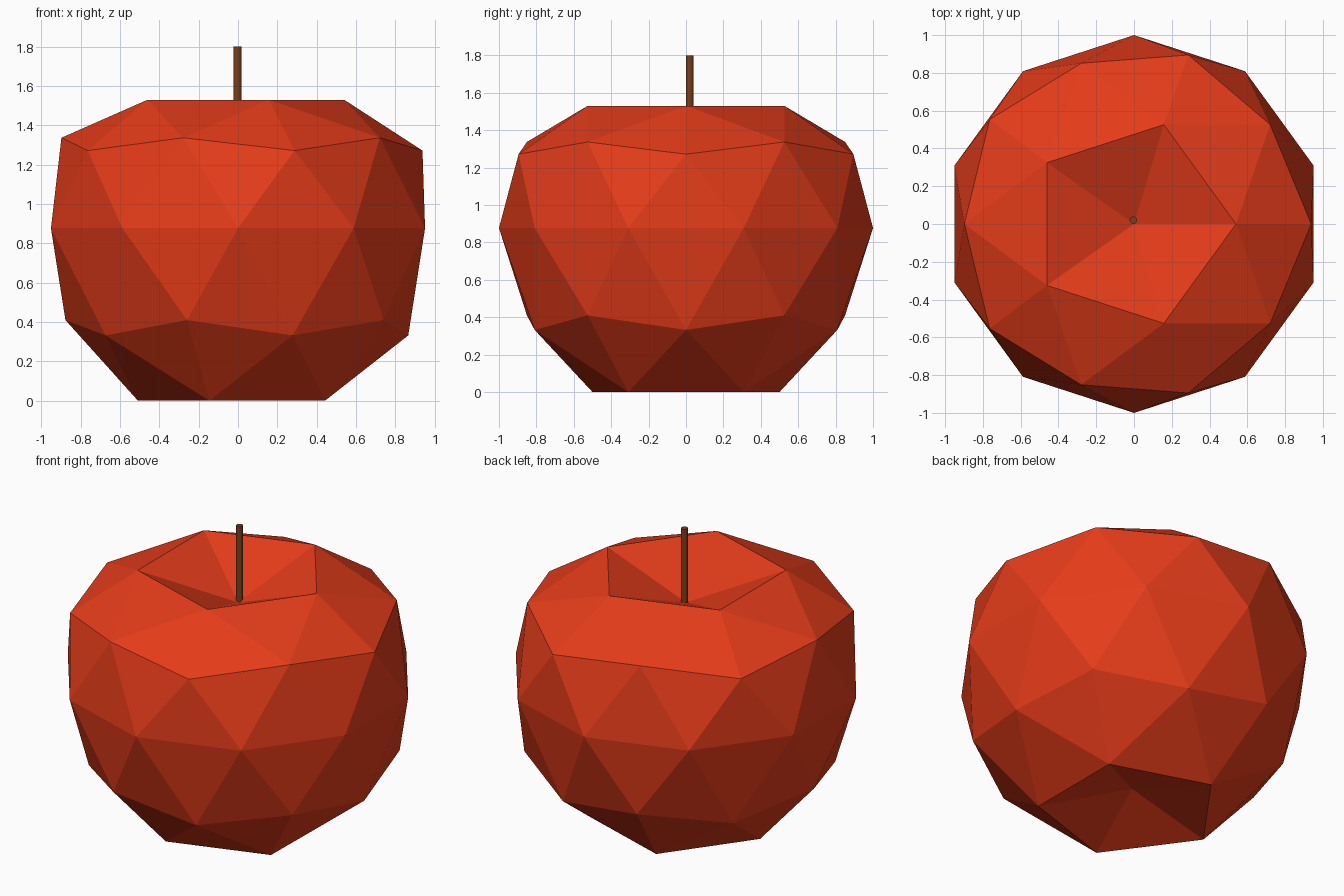
import bpy, bmesh

if "Cube" in bpy.data.objects:
    bpy.data.objects.remove(bpy.data.objects["Cube"])


def paint(obj, name, color):
    mat = bpy.data.materials.new(name)
    mat.diffuse_color = color
    mat.use_nodes = True
    mat.node_tree.nodes["Principled BSDF"].inputs["Base Color"].default_value = mat.diffuse_color
    obj.data.materials.append(mat)


# Apple body: an icosphere whose rings are moved to new heights and radii
bpy.ops.mesh.primitive_ico_sphere_add(subdivisions=2, radius=1)
apple = bpy.context.object
apple.name = "apple_body"

# original ring height: (new height, radius factor, x shift)
rings = {
    1.00: (1.33, 1.0, 0.0),      # stem hollow
    0.85: (1.53, 1.052, -0.013),
    0.53: (1.337, 1.052, -0.003),
    0.45: (1.272, 1.052, -0.003),
    0.00: (0.877, 1.0, 0.0),
    -0.45: (0.41, 1.0, 0.017),
    -0.53: (0.332, 1.0, 0.015),
    -0.85: (0.0, 1.0, 0.017),
    -1.00: (0.135, 1.0, 0.015),  # underside hollow
}
for v in apple.data.vertices:
    key = min(rings, key=lambda level: abs(level - v.co.z))
    z, scale, shift = rings[key]
    v.co = (v.co.x * scale + shift, v.co.y * scale, z)
apple.data.update()
paint(apple, "apple_red", (0.78, 0.045, 0.01, 1))

# Stem rising out of the hollow
bottom, top = 1.31, 1.80
bpy.ops.mesh.primitive_cylinder_add(
    vertices=12, radius=0.02, depth=top - bottom,
    location=(-0.003, 0.02, (top + bottom) / 2))
stem = bpy.context.object
stem.name = "stem"
paint(stem, "stem_brown", (0.2, 0.05, 0.012, 1))
